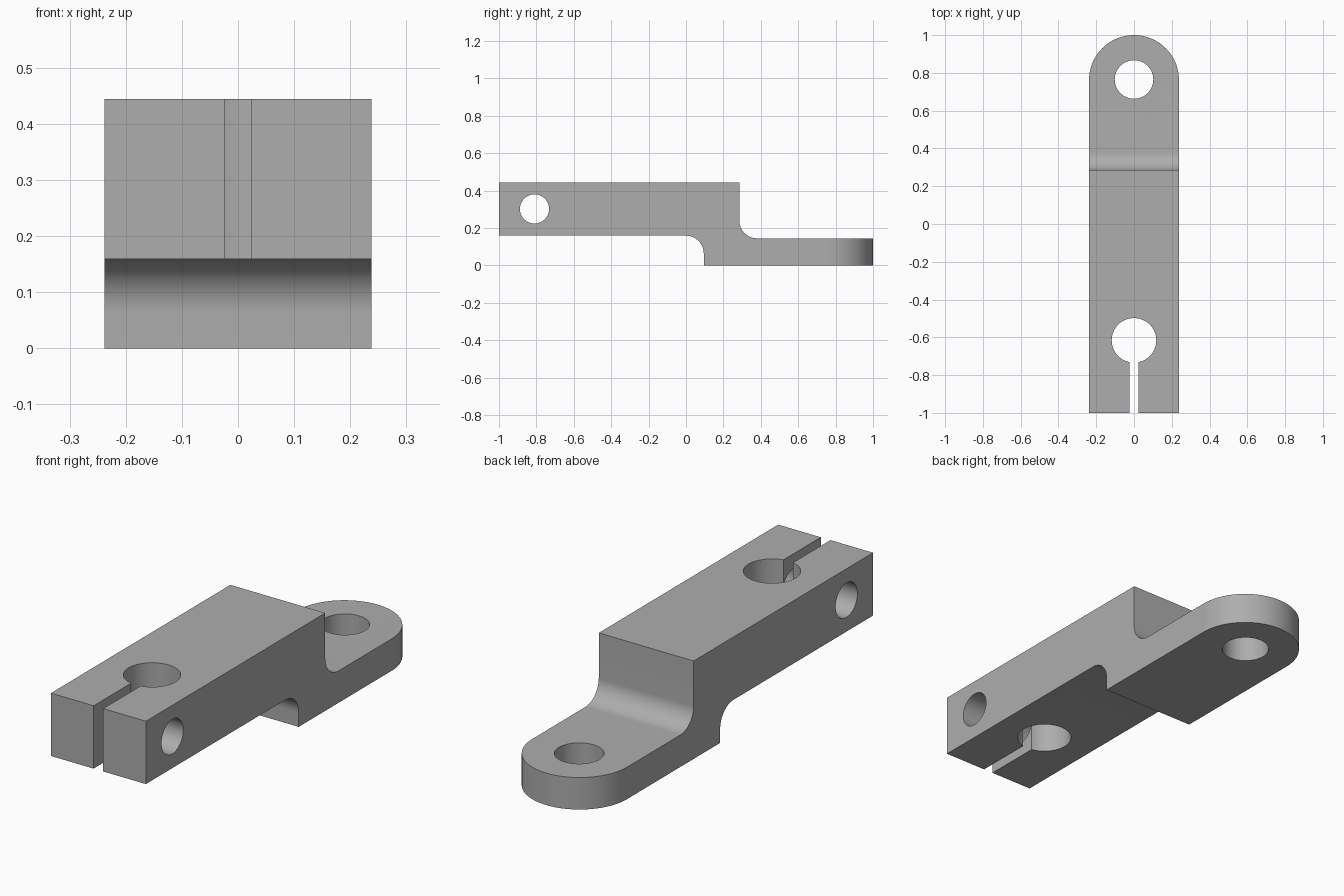
import bpy
import math
from mathutils import Vector

cube = bpy.data.objects.get("Cube")
if cube:
    bpy.data.objects.remove(cube, do_unlink=True)

HALF_W = 0.238          # half width, also the radius of the rounded end
TOP, UNDER, PLATE = 0.444, 0.159, 0.145
FILLET = 0.095

grey = bpy.data.materials.new("machined grey")
grey.use_nodes = True
colour = (0.42, 0.42, 0.42, 1)
grey.diffuse_color = colour
grey.node_tree.nodes["Principled BSDF"].inputs["Base Color"].default_value = colour


def arc(cx, cy, r, start, end, steps):
    """Points on an arc, angles in degrees."""
    angles = [math.radians(start + (end - start) * i / steps) for i in range(steps + 1)]
    return [(cx + r * math.cos(a), cy + r * math.sin(a)) for a in angles]


def prism(name, outline, axis, low, high):
    """Extrude a 2D outline along x (outline is y, z) or z (outline is x, y)."""
    place = (lambda p, d: (d, *p)) if axis == "x" else (lambda p, d: (*p, d))
    n = len(outline)
    verts = [Vector(place(p, d)) for d in (low, high) for p in outline]
    faces = [list(range(n))[::-1], list(range(n, 2 * n))]
    faces += [(i, (i + 1) % n, n + (i + 1) % n, n + i) for i in range(n)]
    mesh = bpy.data.meshes.new(name)
    mesh.from_pydata(verts, [], faces)
    mesh.materials.append(grey)
    obj = bpy.data.objects.new(name, mesh)
    bpy.context.collection.objects.link(obj)
    return obj


def cut(body, cutter, operation="DIFFERENCE"):
    """Apply a boolean and discard the cutter."""
    cutter.hide_render = True
    mod = body.modifiers.new(cutter.name, "BOOLEAN")
    mod.operation, mod.solver, mod.object = operation, "EXACT", cutter
    bpy.context.view_layer.objects.active = body
    bpy.ops.object.modifier_apply(modifier=mod.name)
    bpy.data.objects.remove(cutter, do_unlink=True)


# Stepped side profile with a fillet on each side of the step
profile = [(-1, UNDER)]
profile += arc(0, UNDER - FILLET, FILLET, 90, 0, 16)
profile += [(FILLET, 0), (1.1, 0), (1.1, PLATE)]
profile += arc(0.285 + FILLET, PLATE + FILLET, FILLET, 270, 180, 16)
profile += [(0.285, TOP), (-1, TOP)]
arm = prism("clamp_arm", profile, "x", -0.4, 0.4)

# Plan outline with the rounded end
plan = [(-HALF_W, -1.2), (HALF_W, -1.2)] + arc(0, 1 - HALF_W, HALF_W, 0, 180, 64)
cut(arm, prism("plan_cutter", plan, "z", -0.2, 0.7), "INTERSECT")

# Round holes: pivot eye, clamp bore and cross bolt hole
for name, centre, radius, axis in (
    ("eye_cutter", (0, 0.765), 0.102, "z"),
    ("bore_cutter", (0, -0.616), 0.118, "z"),
    ("bolt_cutter", (-0.81, 0.302), 0.078, "x"),
):
    circle = arc(*centre, radius, 0, 360, 64)[:-1]
    cut(arm, prism(name, circle, axis, -0.7, 0.7))

# Clamp slot from the front face into the bore
slot = [(-0.024, -1.2), (0.024, -1.2), (0.024, -0.62), (-0.024, -0.62)]
cut(arm, prism("slot_cutter", slot, "z", -0.7, 0.7))

# Smooth curved walls, keep machined edges sharp
bpy.ops.object.select_all(action="DESELECT")
arm.select_set(True)
bpy.context.view_layer.objects.active = arm
bpy.ops.object.shade_smooth_by_angle(angle=math.radians(30))
